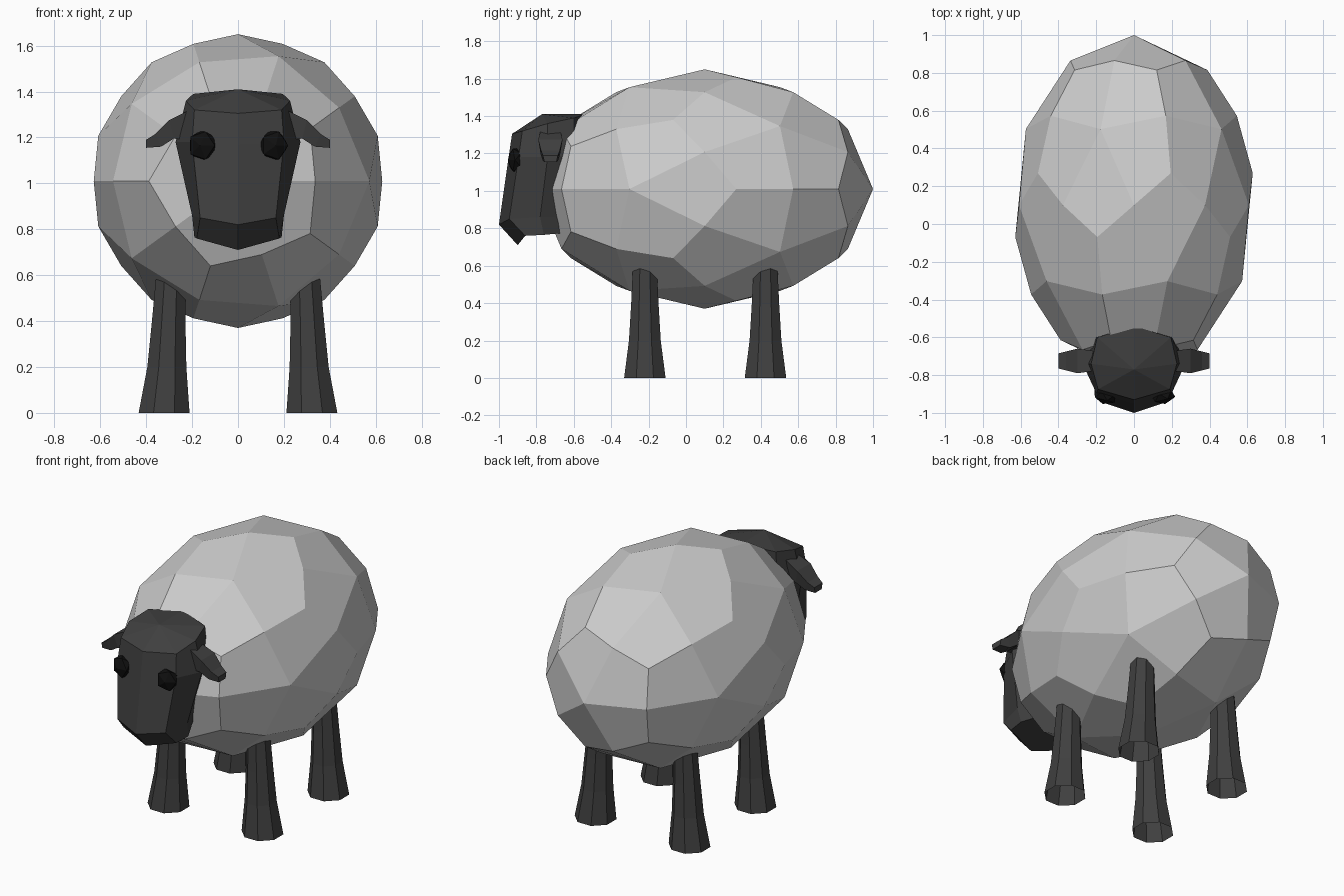
import bpy, bmesh, math
from mathutils import Vector, Matrix

if "Cube" in bpy.data.objects:
    bpy.data.objects.remove(bpy.data.objects["Cube"])


def material(name, shade):
    m = bpy.data.materials.new(name)
    m.diffuse_color = (shade, shade, shade, 1)
    m.use_nodes = True
    m.node_tree.nodes["Principled BSDF"].inputs["Base Color"].default_value = m.diffuse_color
    return m


dark = material("dark_skin", 0.05)
black = material("eye_black", 0.005)


def finish(name, bm, mat=None):
    bmesh.ops.recalc_face_normals(bm, faces=bm.faces)
    mesh = bpy.data.meshes.new(name)
    bm.to_mesh(mesh)
    bm.free()
    ob = bpy.data.objects.new(name, mesh)
    bpy.context.collection.objects.link(ob)
    if mat:
        mesh.materials.append(mat)
    return ob


def loft(rings, start=True, end=True):
    bm = bmesh.new()
    vs = [[bm.verts.new(p) for p in r] for r in rings]
    n = len(rings[0])
    for a, b in zip(vs, vs[1:]):
        for i in range(n):
            j = (i + 1) % n
            bm.faces.new((a[i], a[j], b[j], b[i]))
    for ring, tip in ((vs[0], start), (vs[-1], end)):
        if isinstance(tip, Vector):
            c = bm.verts.new(tip)
            for i in range(n):
                bm.faces.new((ring[i], ring[(i + 1) % n], c))
        elif tip:
            bm.faces.new(ring)
    return bm


# Woolly body: icosahedron with each triangle split into three kites on a sphere
ico = bmesh.new()
bmesh.ops.create_icosphere(ico, subdivisions=1, radius=1)
bm = bmesh.new()
for f in ico.faces:
    c = [v.co for v in f.verts]
    mid = [(c[i] + c[(i + 1) % 3]).normalized() for i in range(3)]
    centre = sum(c, Vector()).normalized()
    for i in range(3):
        bm.faces.new([bm.verts.new(p) for p in
                      (c[i].normalized(), mid[i], centre, mid[i - 1])])
ico.free()
bmesh.ops.remove_doubles(bm, verts=bm.verts, dist=1e-3)
bm.transform(Matrix.Translation((0, 0.1, 1.01))
             @ Matrix.Diagonal((0.64, 0.9, 0.64, 1))
             @ Matrix.Rotation(math.pi / 2, 4, 'X'))
finish("body", bm)

# Head: mirrored eight-sided rings, front centre to back centre
half_rings = [
    [(0, -0.90, 0.71), (0.18, -0.86, 0.76), (0.19, -0.76, 0.765), (0.14, -0.66, 0.775), (0, -0.62, 0.78)],
    [(0, -1.00, 0.82), (0.165, -0.945, 0.85), (0.20, -0.78, 0.86), (0.16, -0.64, 0.86), (0, -0.60, 0.86)],
    [(0, -0.95, 1.17), (0.20, -0.895, 1.18), (0.272, -0.74, 1.18), (0.21, -0.60, 1.19), (0, -0.54, 1.20)],
    [(0, -0.93, 1.305), (0.19, -0.875, 1.32), (0.227, -0.74, 1.36), (0.195, -0.60, 1.39), (0, -0.54, 1.41)],
]
rings = [h + [(-x, y, z) for x, y, z in h[3:0:-1]] for h in half_rings]
finish("head", loft(rings, True, Vector((0, -0.77, 1.41))), dark)

# Ears and eyes
ear_sections = [((0.19, 1.33), (0.22, 1.19), 0.05), ((0.30, 1.275), (0.28, 1.195), 0.065),
                ((0.36, 1.215), (0.335, 1.16), 0.05), ((0.40, 1.19), (0.40, 1.155), 0.04)]
for side, s in (("left", 1), ("right", -1)):
    rings = [[(s * t[0], -0.725 - w, t[1]), (s * t[0], -0.725 + w, t[1]),
              (s * b[0], -0.725 + w * 0.8, b[1]), (s * b[0], -0.725 - w * 0.8, b[1])]
             for t, b, w in ear_sections]
    finish(side + "_ear", loft(rings), dark)

    bm = bmesh.new()
    bmesh.ops.create_icosphere(bm, subdivisions=1, radius=1)
    bm.transform(Matrix.Translation((s * 0.155, -0.912, 1.165))
                 @ Matrix.Rotation(s * 0.25, 4, 'Z')
                 @ Matrix.Diagonal((0.068, 0.042, 0.071, 1))
                 @ Matrix.Rotation(math.pi / 2, 4, 'X'))
    finish(side + "_eye", bm, black)

# Legs: flared eight-sided tubes, open at the foot, leaning inwards
leg_profile = [(0, 0.12, 0.322), (0.2, 0.092, 0.31), (0.4, 0.079, 0.302), (0.66, 0.066, 0.29)]
for side, s in (("left", 1), ("right", -1)):
    for end, y in (("front", -0.22), ("back", 0.425)):
        rings = []
        for z, r, x in leg_profile:
            angles = [math.pi * (2 * i + 1) / 8 for i in range(8)]
            rings.append([(s * x + r * math.cos(a), y + r * math.sin(a), z) for a in angles])
        finish(f"{end}_{side}_leg", loft(rings, False, True), dark)
